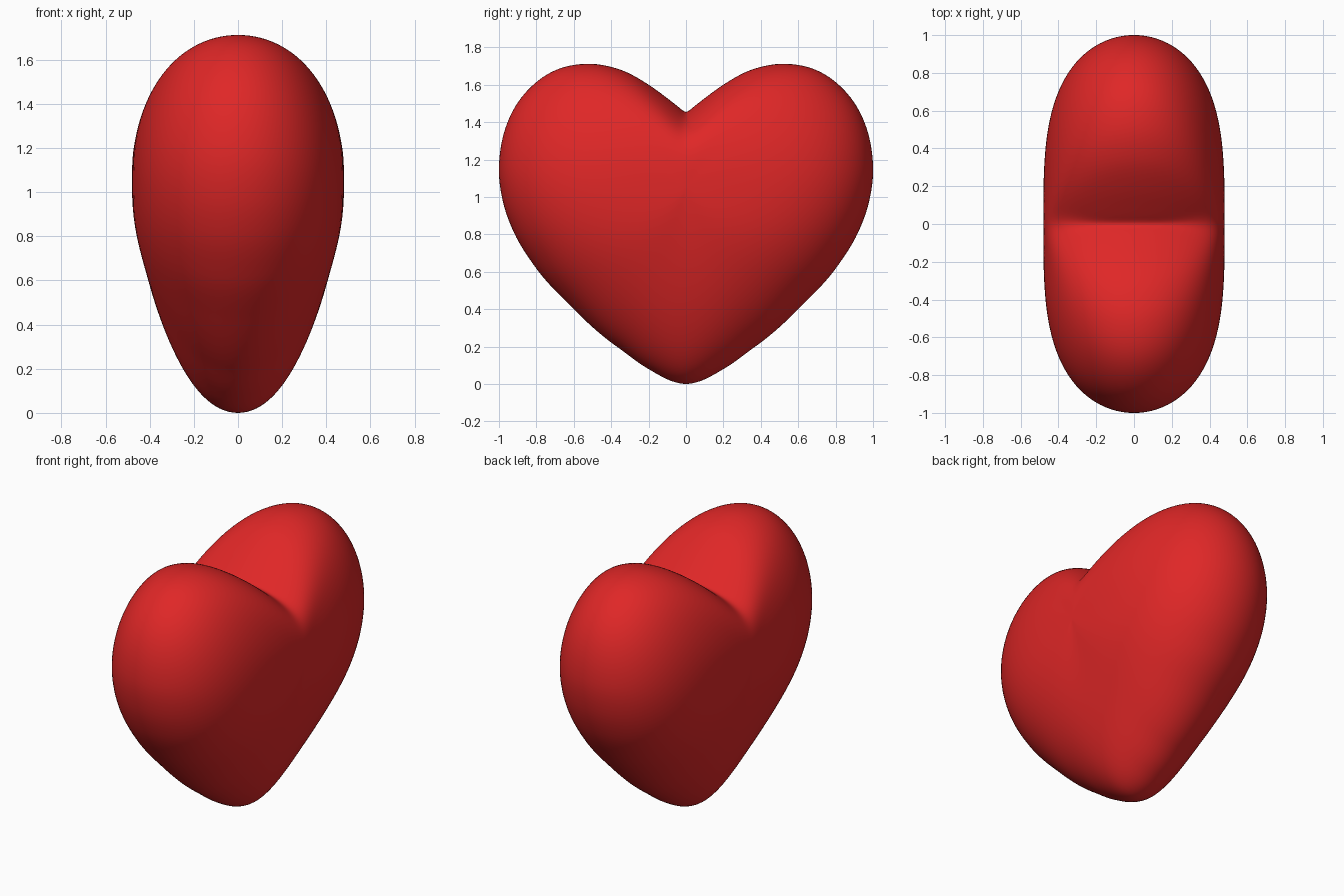
import bpy, bmesh, math

if "Cube" in bpy.data.objects:
    bpy.data.objects.remove(bpy.data.objects["Cube"])

CZ, HALF = 1.05, 0.48      # height of the fullest point, half thickness
N, M = 240, 32             # steps round the outline, rings per side

# Half outline of the heart seen from the side (y, z), dip to tip
OUTLINE = [(0, 1.455), (.02, 1.464), (.10, 1.528), (.20, 1.60), (.35, 1.68),
           (.52, 1.712), (.70, 1.677), (.85, 1.567), (.95, 1.41), (1.0, 1.17),
           (.98, .98), (.92, .81), (.80, .617), (.61, .41), (.37, .20),
           (.20, .08), (.10, .025), (.045, .006), (0, 0)]
polar = [(math.atan2(y, z - CZ), math.hypot(y, z - CZ)) for y, z in OUTLINE]


def slope(i):
    if i == len(polar) - 1:
        return 0
    a, b = polar[max(i - 1, 0)], polar[i + 1]
    return (b[1] - a[1]) / (b[0] - a[0])


def radius(t):
    """Smooth outline radius at angle t (0 = up, pi = down)."""
    for i in range(len(polar) - 1):
        (t0, r0), (t1, r1) = polar[i], polar[i + 1]
        if t <= t1 + 1e-9:
            h = t1 - t0
            u = (t - t0) / h
            return ((2*u**3 - 3*u**2 + 1) * r0 + (u**3 - 2*u**2 + u) * h * slope(i)
                    + (3*u**2 - 2*u**3) * r1 + (u**3 - u**2) * h * slope(i + 1))
    return polar[-1][1]


angles = [2 * math.pi * k / N for k in range(N)]
rim = [radius(min(t, 2 * math.pi - t)) for t in angles]


def blurred(sigma):
    """Outline softened, so the dip fades out on the broad faces."""
    s = sigma * N / (2 * math.pi)
    if s < 0.2:
        return rim
    w = int(3 * s) + 1
    kern = [math.exp(-0.5 * (d / s) ** 2) for d in range(-w, w + 1)]
    tot = sum(kern)
    return [sum(g * rim[(k + d - w) % N] for d, g in enumerate(kern)) / tot
            for k in range(N)]


def bulge(r, t):
    """Thickness from the centre (r = 0) to the rim (r = 1)."""
    c = math.cos(t)
    if c > 0:
        p = 3.4 - 0.8 * c * c - 0.6 * math.sin(2 * t) ** 2
    else:
        p = 3.4 - 1.8 * c * c
    return HALF * math.sqrt(max(0.0, 1 - r ** p))


# Rings from one broad face over the rim to the other
bm = bmesh.new()
rings = []
for j in range(-M + 1, M):
    r = math.cos(j / M * math.pi / 2)
    outline = blurred(0.5 * (1 - r))
    side = (j > 0) - (j < 0)
    rings.append([bm.verts.new((side * bulge(r, t),
                                R * r * math.sin(t),
                                CZ + R * r * math.cos(t)))
                  for t, R in zip(angles, outline)])
for a, b in zip(rings, rings[1:]):
    for k in range(N):
        n = (k + 1) % N
        bm.faces.new((a[k], a[n], b[n], b[k]))
for ring, x in ((rings[0], -HALF), (rings[-1], HALF)):
    pole = bm.verts.new((x, 0, CZ))
    for k in range(N):
        bm.faces.new((ring[k], ring[(k + 1) % N], pole))
bmesh.ops.recalc_face_normals(bm, faces=bm.faces)
for f in bm.faces:
    f.smooth = True

mesh = bpy.data.meshes.new("heart")
bm.to_mesh(mesh)
bm.free()
heart = bpy.data.objects.new("heart", mesh)
bpy.context.collection.objects.link(heart)

red = bpy.data.materials.new("red")
red.diffuse_color = (0.74, 0.02, 0.02, 1)
red.use_nodes = True
red.node_tree.nodes["Principled BSDF"].inputs["Base Color"].default_value = red.diffuse_color
mesh.materials.append(red)
